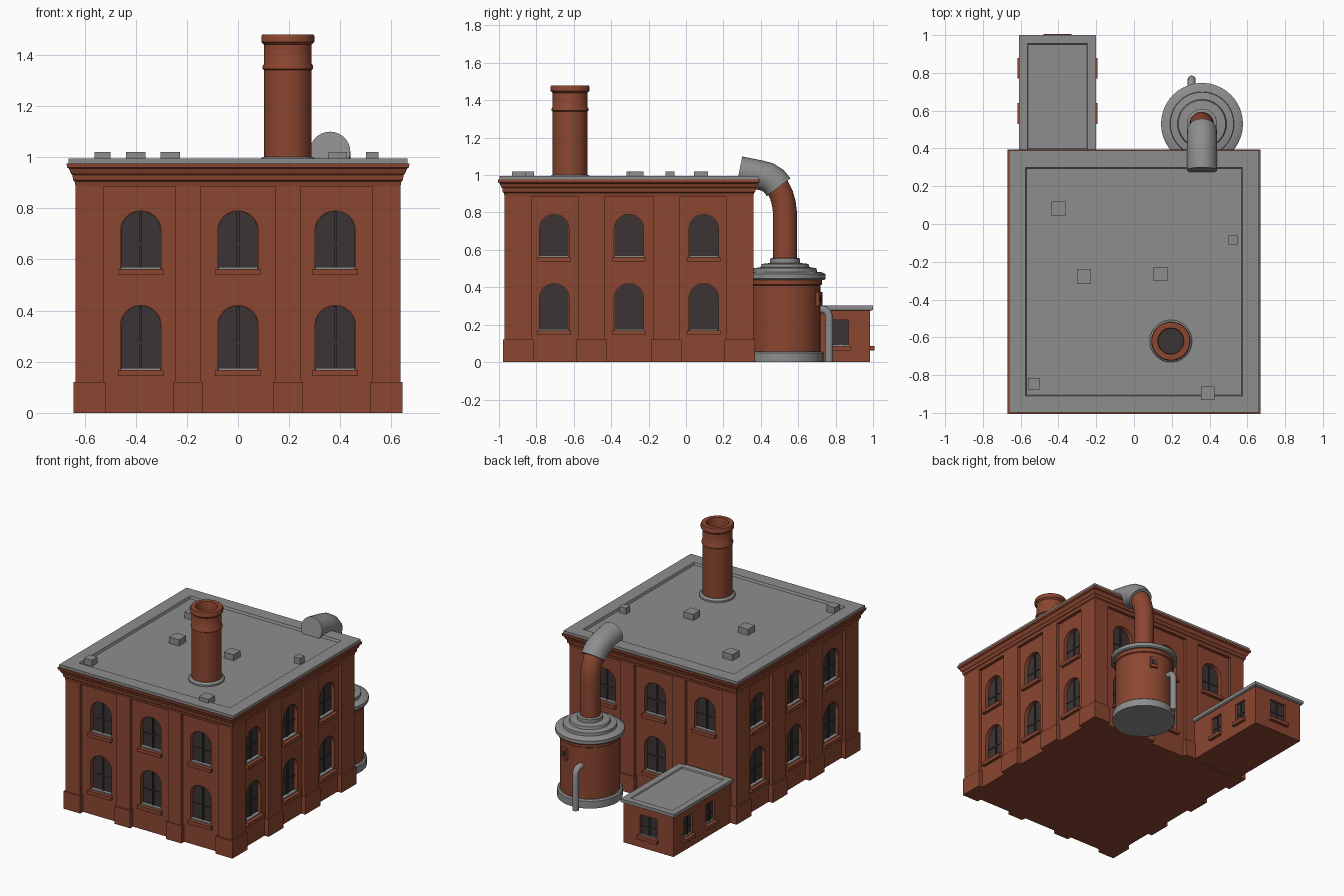
import bpy, bmesh, math
from mathutils import Matrix, Vector

if "Cube" in bpy.data.objects:
    bpy.data.objects.remove(bpy.data.objects["Cube"])


def material(name, col):
    m = bpy.data.materials.new(name)
    m.diffuse_color = (*col, 1)
    m.use_nodes = True
    m.node_tree.nodes["Principled BSDF"].inputs["Base Color"].default_value = m.diffuse_color
    return m


BRICK = material("red brick", (0.26, 0.062, 0.030))
GREY = material("grey metal", (0.27, 0.27, 0.27))
DARK = material("dark glass", (0.045, 0.034, 0.034))
I = Matrix.Identity(4)


def finish(bm, name, mat, smooth=False):
    bmesh.ops.recalc_face_normals(bm, faces=bm.faces)
    me = bpy.data.meshes.new(name)
    bm.to_mesh(me)
    bm.free()
    me.materials.append(mat)
    o = bpy.data.objects.new(name, me)
    bpy.context.collection.objects.link(o)
    if smooth:
        bpy.ops.object.select_all(action='DESELECT')
        o.select_set(True)
        bpy.context.view_layer.objects.active = o
        bpy.ops.object.shade_smooth_by_angle(angle=math.radians(35))
    return o


def loft(bm, rings, close_ends=True):
    """Skin a list of equally long rings of points."""
    vs = [[bm.verts.new(p) for p in r] for r in rings]
    n = len(vs[0])
    for a, b in zip(vs, vs[1:]):
        for i in range(n):
            j = (i + 1) % n
            bm.faces.new((a[i], a[j], b[j], b[i]))
    if close_ends:
        bm.faces.new(vs[0][::-1])
        bm.faces.new(vs[-1])


def box(bm, x0, x1, y0, y1, z0, z1, M=I):
    loft(bm, [[M @ Vector(p) for p in ((x0, y0, z), (x1, y0, z), (x1, y1, z), (x0, y1, z))]
              for z in (z0, z1)])


def rect_loft(bm, cx, cy, hx, hy, profile):
    """Rectangular mouldings: profile is (outward offset, z)."""
    loft(bm, [[(cx + sx * (hx + o), cy + sy * (hy + o), z)
               for sx, sy in ((-1, -1), (1, -1), (1, 1), (-1, 1))] for o, z in profile])


def lathe(name, mat, cx, cy, profile, n=40):
    bm = bmesh.new()
    loft(bm, [[(cx + r * math.cos(2 * math.pi * i / n), cy + r * math.sin(2 * math.pi * i / n), z)
               for i in range(n)] for r, z in profile])
    return finish(bm, name, mat, True)


def tube(name, mat, x, path, r, n=28):
    """Round pipe along a (y, z) path in the plane at x."""
    P = [Vector((x, y, z)) for y, z in path]
    rings = []
    for i, p in enumerate(P):
        t = (P[min(i + 1, len(P) - 1)] - P[max(i - 1, 0)]).normalized()
        side = Vector((1, 0, 0))
        nrm = t.cross(side)
        rings.append([p + r * (math.cos(a) * side + math.sin(a) * nrm)
                      for a in (2 * math.pi * k / n for k in range(n))])
    bm = bmesh.new()
    loft(bm, rings)
    return finish(bm, name, mat, True)


def arch(bm, u, hw, z0, z1, rise, y0, y1, M):
    """Arched (or square, rise 0) prism."""
    pts = [(u - hw, z0), (u + hw, z0)]
    if rise:
        pts += [(u + hw * math.cos(a), z1 - rise + rise * math.sin(a))
                for a in (math.pi * k / 12 for k in range(13))]
    else:
        pts += [(u + hw, z1), (u - hw, z1)]
    loft(bm, [[M @ Vector((x, y, z)) for x, z in pts] for y in (y0, y1)])


def carve(target, bm):
    """Cut the window recesses out of a wall."""
    c = finish(bm, "recess_cutter", BRICK)
    c.hide_render = True
    m = target.modifiers.new("recess", 'BOOLEAN')
    m.operation, m.object, m.solver = 'DIFFERENCE', c, 'EXACT'
    bpy.context.view_layer.objects.active = target
    bpy.ops.object.modifier_apply(modifier=m.name)
    bpy.data.objects.remove(c, do_unlink=True)


cut, panes, sills, ledges = (bmesh.new() for _ in range(4))


def window(cutter, M, d, u, z0, z1, hw, rise, depth):
    arch(cutter, u, hw, z0, z1, rise, -d - 0.02, -d + depth, M)
    arch(panes, u, hw - 0.001, z0, z1 - 0.001, rise, -d + depth - 0.006, -d + depth + 0.002, M)
    f = -d + depth
    box(panes, u - 0.005, u + 0.005, f - 0.013, f, z0, z1 - 0.004, M)
    zm = z0 + (z1 - z0) * 0.42
    box(panes, u - hw + 0.002, u + hw - 0.002, f - 0.011, f, zm - 0.004, zm + 0.004, M)
    box(sills, u - hw - 0.01, u + hw + 0.01, -d - 0.022, -d + 0.005, z0 - 0.024, z0, M)
    box(ledges, u - hw + 0.002, u + hw - 0.002, -d + 0.002, f, z0 - 0.002, z0 + 0.008, M)


# Main hall: recessed wall panels with arched windows
CY, HX, HY = -0.305, 0.635, 0.665
WX, WY = HX - 0.022, HY - 0.022
bm = bmesh.new()
box(bm, -WX, WX, CY - WY, CY + WY, 0, 0.93)
walls = finish(bm, "hall_walls", BRICK)
for k in range(4):
    M = Matrix.Translation((0, CY, 0)) @ Matrix.Rotation(k * math.pi / 2, 4, 'Z')
    d, step = (WY, 0.38) if k % 2 == 0 else (WX, 0.40)
    for i in (-1, 0, 1):
        for z0, z1 in ((0.168, 0.42), (0.563, 0.79)):
            if k == 2 and i == 1 and z0 < 0.3:
                continue  # covered by the annex
            window(cut, M, d, i * step, z0, z1, 0.079, 0.075, 0.032)
carve(walls, cut)

# Pilasters with wider plinth blocks
bm = bmesh.new()
for z0, z1, g in ((0, 0.12, 0.009), (0.12, 0.9, 0)):
    for sx in (-1, 1):
        for sy in (-1, 1):
            xs = sorted((sx * (0.525 - g), sx * (HX + g)))
            ys = sorted((sy * (0.52 - g), sy * (HY + g)))
            box(bm, *xs, CY + ys[0], CY + ys[1], z0, z1)
        box(bm, sx * 0.195 - 0.05 - g, sx * 0.195 + 0.05 + g, CY - HY - g, CY + HY + g, z0, z1) \
            if z0 else [box(bm, sx * 0.195 - 0.059, sx * 0.195 + 0.059, *y, z0, z1)
                        for y in ((CY - HY - g, CY - WY + 0.01), (CY + WY - 0.01, CY + HY + g))]
        box(bm, -HX - g, -WX + 0.01, CY + sx * 0.2 - 0.072 - g, CY + sx * 0.2 + 0.072 + g, z0, z1)
        box(bm, WX - 0.01, HX + g, CY + sx * 0.2 - 0.072 - g, CY + sx * 0.2 + 0.072 + g, z0, z1)
finish(bm, "pilasters", BRICK)

# Stepped cornice and roof tray
bm = bmesh.new()
rect_loft(bm, 0, CY, HX, HY, [(0, 0.885), (0.004, 0.905), (0.010, 0.91), (0.012, 0.93), (0.018, 0.935),
                              (0.026, 0.955), (0.034, 0.96), (0.035, 0.976)])
finish(bm, "cornice", BRICK)
bm = bmesh.new()
rect_loft(bm, 0, CY, HX, HY, [(0.028, 0.972), (0.028, 0.994), (-0.06, 0.994), (-0.066, 0.978)])
finish(bm, "hall_roof", GREY)

# Roof vents
bm = bmesh.new()
for x, y, s in ((-0.40, 0.08, 0.038), (-0.265, -0.28, 0.038), (0.14, -0.265, 0.037),
                (0.525, -0.085, 0.024), (-0.53, -0.845, 0.031), (0.39, -0.895, 0.036)):
    box(bm, x - s, x + s, y - s, y + s, 0.97, 1.02)
finish(bm, "roof_vents", GREY)

# Chimney
lathe("chimney", BRICK, 0.195, -0.62,
      [(0.093, 0.96), (0.093, 1.34), (0.099, 1.345), (0.099, 1.355), (0.093, 1.365), (0.093, 1.44),
       (0.104, 1.45), (0.104, 1.472), (0.100, 1.48), (0.070, 1.48), (0.066, 1.465), (0.066, 1.40)])
lathe("chimney_flue", DARK, 0.195, -0.62, [(0.066, 1.40), (0.066, 1.406)])
lathe("chimney_collar", GREY, 0.195, -0.62, [(0.112, 0.97), (0.112, 0.99), (0.098, 1.0)])

# Round tank tower behind the hall
TX, TY = 0.36, 0.53
lathe("tank_base", GREY, TX, TY, [(0.205, 0), (0.205, 0.05), (0.195, 0.058)])
lathe("tank_body", BRICK, TX, TY, [(0.188, 0.04), (0.188, 0.41), (0.196, 0.415), (0.196, 0.45)])
lathe("tank_lid", GREY, TX, TY, [(0.21, 0.44), (0.217, 0.447), (0.217, 0.47), (0.20, 0.48), (0.17, 0.483),
                                 (0.168, 0.502), (0.13, 0.508), (0.125, 0.525), (0.08, 0.53),
                                 (0.08, 0.553), (0.07, 0.557)])
bm = bmesh.new()
H = Matrix.Translation((TX, TY, 0)) @ Matrix.Rotation(math.radians(160), 4, 'Z')
box(bm, -0.026, 0.026, -0.203, -0.17, 0.30, 0.375, H)
finish(bm, "tank_hatch", BRICK)
bm = bmesh.new()
box(bm, -0.013, 0.013, -0.206, -0.20, 0.32, 0.355, H)
finish(bm, "tank_hatch_pane", DARK)

# Exhaust pipe bending onto the roof, and drain pipe
tube("exhaust_pipe", BRICK, TX - 0.002, [(0.53, 0.54), (0.53, 0.76), (0.529, 0.80), (0.523, 0.85),
                                         (0.510, 0.895), (0.490, 0.935), (0.465, 0.965)], 0.064)
tube("exhaust_hood", GREY, TX, [(0.495, 0.935), (0.470, 0.968), (0.435, 0.99), (0.395, 1.0),
                                (0.285, 1.022)], 0.079)
tube("drain_pipe", GREY, 0.305, [(0.765, 0), (0.765, 0.24), (0.760, 0.262), (0.745, 0.278),
                                 (0.72, 0.283), (0.69, 0.283)], 0.021, 16)

# Annex with square windows and a tray roof
AX, AY, AHX, AHY = -0.405, 0.685, 0.19, 0.30
bm = bmesh.new()
box(bm, AX - AHX, AX + AHX, AY - AHY - 0.04, AY + AHY, 0, 0.285)
annex = finish(bm, "annex_walls", BRICK)
cut = bmesh.new()
for k, d, us in ((1, AHX, (0.14, -0.10)), (2, AHY, (0,)), (3, AHX, (-0.14, 0.10))):
    M = Matrix.Translation((AX, AY, 0)) @ Matrix.Rotation(k * math.pi / 2, 4, 'Z')
    for u in us:
        window(cut, M, d, u, 0.085, 0.225, 0.065 if k == 2 else 0.045, 0, 0.02)
carve(annex, cut)
bm = bmesh.new()
rect_loft(bm, AX, AY - 0.01, AHX, AHY + 0.01, [(0.008, 0.276), (0.015, 0.28), (0.015, 0.302),
                                              (-0.030, 0.302), (-0.034, 0.294)])
finish(bm, "annex_roof", GREY)

# Shared window parts
finish(panes, "window_panes", DARK)
finish(sills, "window_sills", BRICK)
finish(ledges, "window_ledges", GREY)
